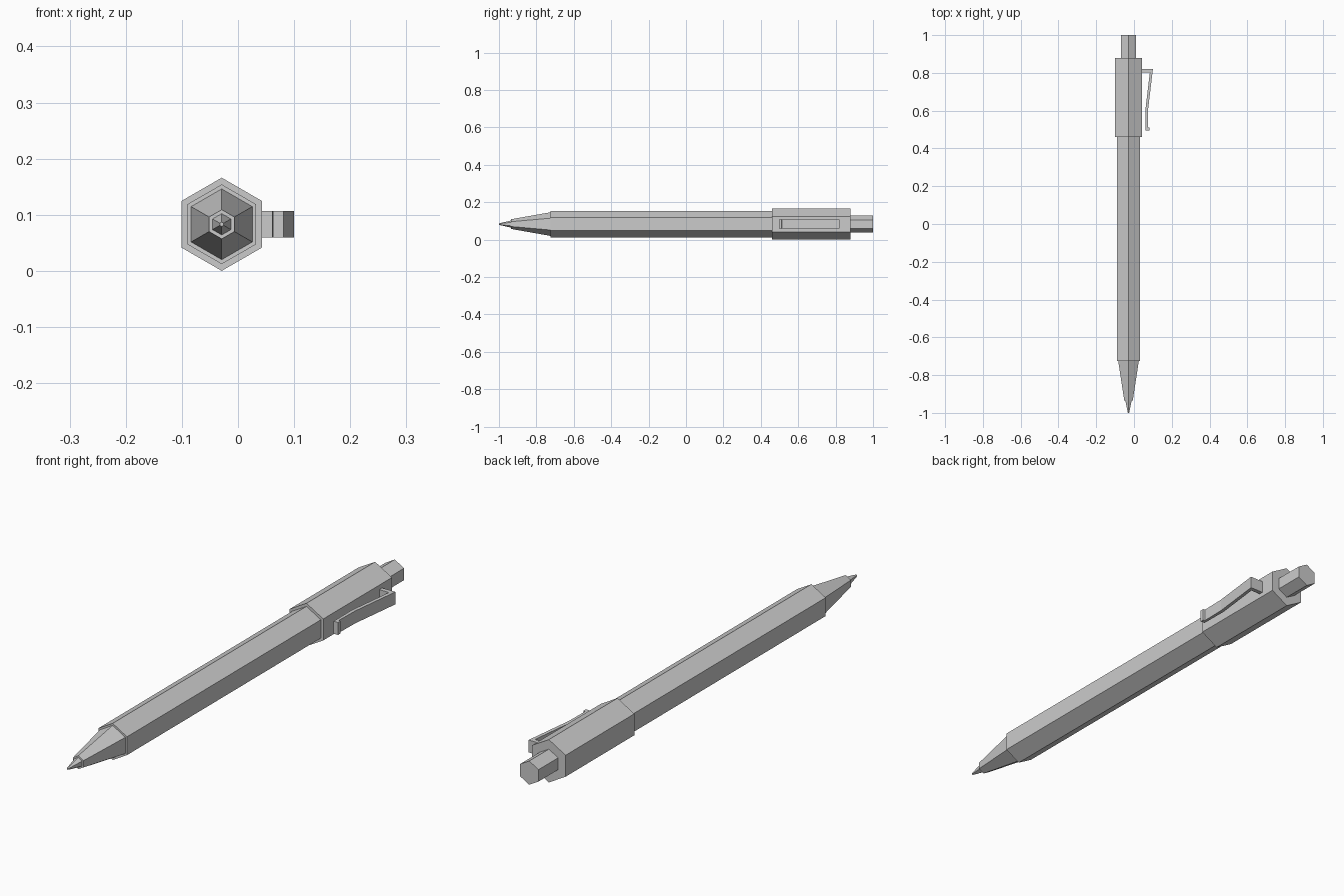
import bpy, bmesh, math

if "Cube" in bpy.data.objects:
    bpy.data.objects.remove(bpy.data.objects["Cube"])

CX, CZ = -0.029, 0.083   # pen axis, running along y


def hex_part(name, sections):
    """Six-sided capped part lofted through (y, radius) sections, corner up."""
    bm = bmesh.new()
    rings = []
    for y, r in sections:
        rings.append([bm.verts.new((CX + r * math.sin(math.radians(60 * i)), y,
                                    CZ + r * math.cos(math.radians(60 * i))))
                      for i in range(6)])
    for a, b in zip(rings, rings[1:]):
        for i in range(6):
            j = (i + 1) % 6
            bm.faces.new((a[i], a[j], b[j], b[i]))
    bm.faces.new(rings[0])
    bm.faces.new(rings[-1])
    return finish(name, bm)


def finish(name, bm):
    bmesh.ops.recalc_face_normals(bm, faces=bm.faces[:])
    mesh = bpy.data.meshes.new(name)
    bm.to_mesh(mesh)
    bm.free()
    obj = bpy.data.objects.new(name, mesh)
    bpy.context.collection.objects.link(obj)
    return obj


# Barrel, collar and push button
hex_part("barrel", [(-0.725, 0.071), (0.46, 0.071)])
hex_part("collar", [(0.46, 0.083), (0.88, 0.083)])
hex_part("push_button", [(0.88, 0.046), (1.0, 0.046)])

# Tapered nose and writing point
hex_part("nose_cone", [(-0.725, 0.063), (-0.935, 0.026)])
hex_part("writing_point", [(-0.935, 0.019), (-1.0, 0.004)])

# Pocket clip: bent profile in the xy plane, extruded in z
profile = [(0.043, 0.82), (0.1, 0.82), (0.075, 0.61), (0.073, 0.512), (0.081, 0.51),
           (0.081, 0.496), (0.062, 0.496), (0.061, 0.61), (0.084, 0.803), (0.043, 0.803)]
bm = bmesh.new()
base = bm.faces.new([bm.verts.new((x, y, CZ - 0.024)) for x, y in profile])
top = bmesh.ops.extrude_face_region(bm, geom=[base], use_keep_orig=True)
bmesh.ops.translate(bm, vec=(0, 0, 0.048),
                    verts=[v for v in top["geom"] if isinstance(v, bmesh.types.BMVert)])
finish("pocket_clip", bm)
